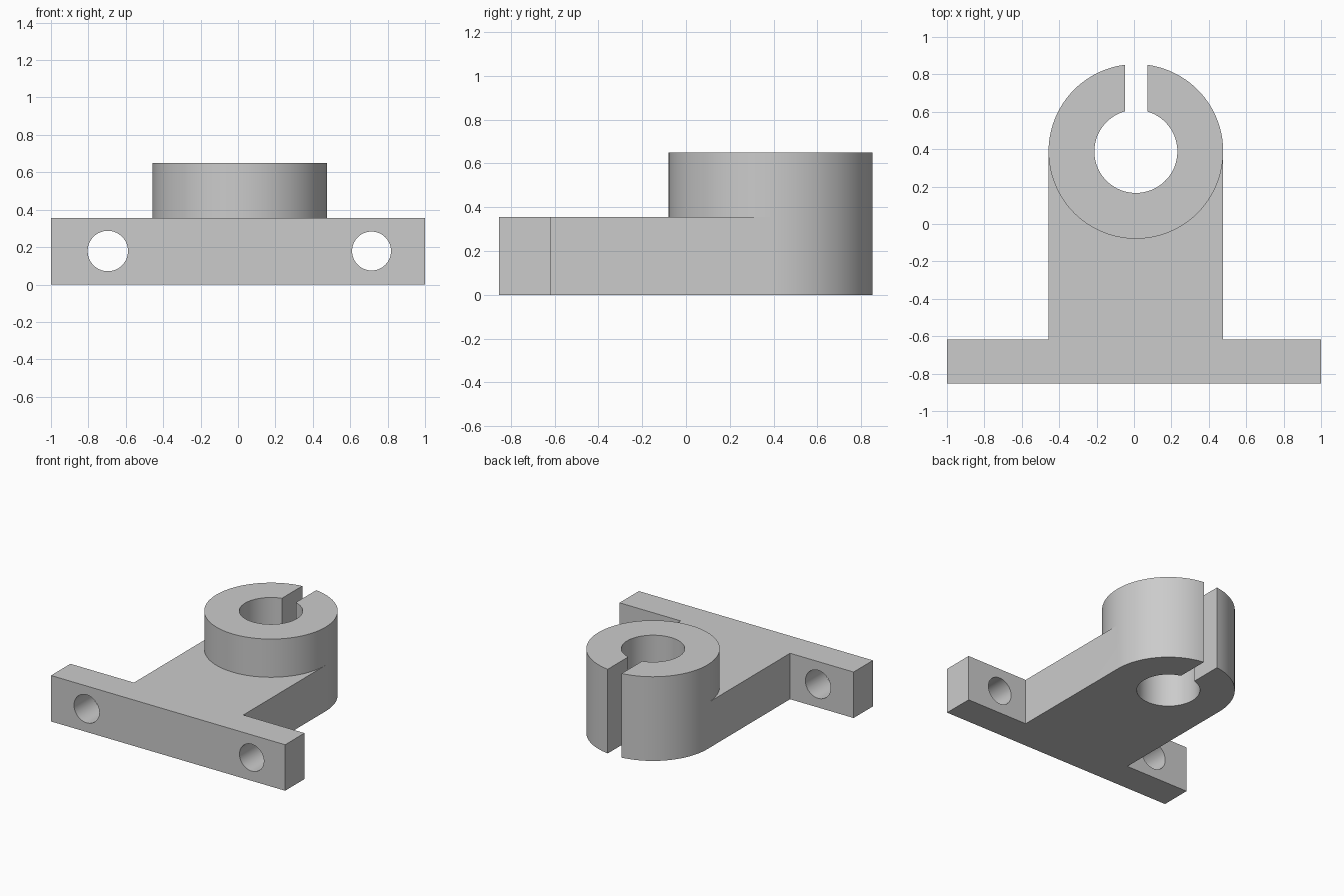
import bpy, bmesh, math

cube = bpy.data.objects.get("Cube")
if cube:
    bpy.data.objects.remove(cube, do_unlink=True)

# Main dimensions
CX, CY = 0.01, 0.388
R_OUT, R_BORE = 0.467, 0.222
SLOT_L, SLOT_R = -0.047, 0.073
BASE_H, BOSS_H = 0.355, 0.65
FRONT, PLATE_BACK = -0.853, -0.617
SEG = 48


def arc(radius, a0, a1, n):
    return [(CX + radius * math.cos(a0 + (a1 - a0) * i / n),
             CY + radius * math.sin(a0 + (a1 - a0) * i / n)) for i in range(n + 1)]


def slot_angle(radius, x):
    return math.acos((x - CX) / radius)


def wall(bm, pts, z0, z1):
    """Closed ring of quads, outline counter-clockwise."""
    lo = [bm.verts.new((x, y, z0)) for x, y in pts]
    hi = [bm.verts.new((x, y, z1)) for x, y in pts]
    for i in range(len(pts)):
        j = (i + 1) % len(pts)
        bm.faces.new((lo[i], lo[j], hi[j], hi[i]))


def cap(bm, pts, z, up=True):
    vs = [bm.verts.new((x, y, z)) for x, y in pts]
    bm.faces.new(vs if up else vs[::-1])


# Outline pieces: plate and arm, slotted bore, three runs of the round clamp
right_arc = arc(R_OUT, 0, slot_angle(R_OUT, SLOT_R), SEG // 2)
left_arc = arc(R_OUT, slot_angle(R_OUT, SLOT_L), math.pi, SEG // 2)
front_arc = arc(R_OUT, math.pi, 2 * math.pi, SEG)
bore = arc(R_BORE, slot_angle(R_BORE, SLOT_R),
           slot_angle(R_BORE, SLOT_L) - 2 * math.pi, SEG * 2)
xl, xr = CX - R_OUT, CX + R_OUT
plate = [(xl, PLATE_BACK), (-1, PLATE_BACK), (-1, FRONT),
         (1, FRONT), (1, PLATE_BACK), (xr, PLATE_BACK)]
clamp = right_arc + bore + left_arc
ring = clamp + front_arc[1:-1]

# Bracket body: low plate and arm, taller split clamp
bm = bmesh.new()
wall(bm, clamp + plate, 0, BASE_H)
cap(bm, clamp + plate, 0, up=False)
cap(bm, plate + front_arc[::-1], BASE_H)
wall(bm, ring, BASE_H, BOSS_H)
cap(bm, ring, BOSS_H)
bmesh.ops.remove_doubles(bm, verts=bm.verts, dist=0.0001)
bmesh.ops.recalc_face_normals(bm, faces=bm.faces)
mesh = bpy.data.meshes.new("clamp_bracket")
bm.to_mesh(mesh)
bm.free()
bracket = bpy.data.objects.new("clamp_bracket", mesh)
bpy.context.collection.objects.link(bracket)

# Plain grey material
grey = bpy.data.materials.new("light_grey")
grey.use_nodes = True
colour = (0.6, 0.6, 0.6, 1)
grey.diffuse_color = colour
grey.node_tree.nodes["Principled BSDF"].inputs["Base Color"].default_value = colour
mesh.materials.append(grey)

# Mounting holes through the plate wings
cutters = []
for side, x, r in (("right", -0.696, 0.108), ("left", 0.714, 0.104)):
    bpy.ops.mesh.primitive_cylinder_add(
        vertices=64, radius=r, depth=0.6, rotation=(math.pi / 2, 0, 0),
        location=(x, (FRONT + PLATE_BACK) / 2, 0.179))
    cutter = bpy.context.object
    cutter.name = side + "_hole_cutter"
    cutter.hide_render = True
    cutter.data.materials.append(grey)
    mod = bracket.modifiers.new(side + "_hole", "BOOLEAN")
    mod.operation, mod.solver, mod.object = "DIFFERENCE", "EXACT", cutter
    cutters.append(cutter)

bpy.ops.object.select_all(action="DESELECT")
bracket.select_set(True)
bpy.context.view_layer.objects.active = bracket
for name in [m.name for m in bracket.modifiers]:
    bpy.ops.object.modifier_apply(modifier=name)
for cutter in cutters:
    bpy.data.objects.remove(cutter, do_unlink=True)
bpy.ops.object.shade_smooth_by_angle(angle=math.radians(30))
